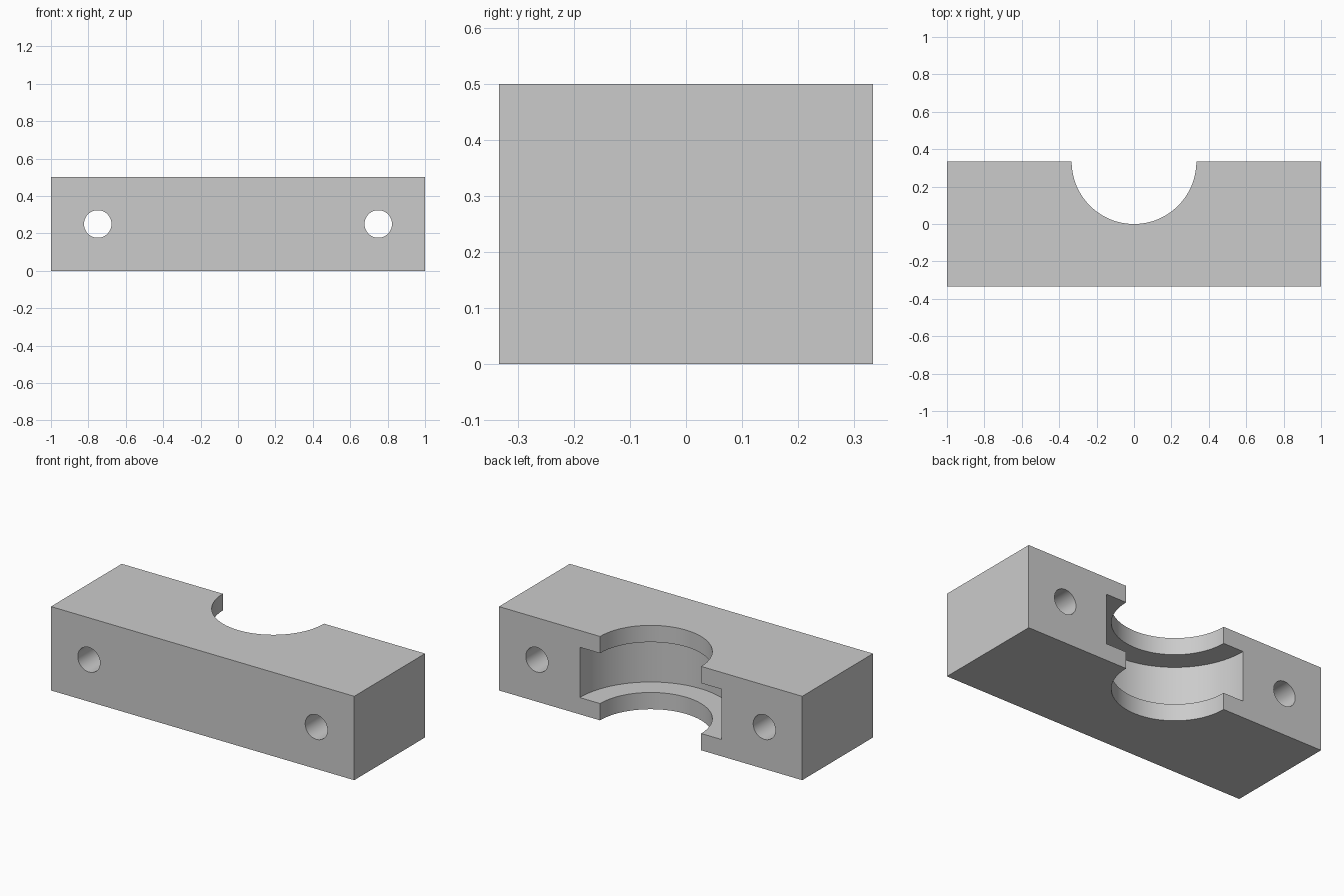
import bpy
import math

old = bpy.data.objects.get("Cube")
if old:
    bpy.data.objects.remove(old, do_unlink=True)

LENGTH, DEPTH, HEIGHT = 2.0, 2 / 3, 0.5
BACK = DEPTH / 2
MID = HEIGHT / 2

grey = bpy.data.materials.new("plain grey")
grey.use_nodes = True
colour = (0.6, 0.6, 0.6, 1)
grey.diffuse_color = colour
grey.node_tree.nodes["Principled BSDF"].inputs["Base Color"].default_value = colour

# Main block
bpy.ops.mesh.primitive_cube_add(size=1, location=(0, 0, MID))
block = bpy.context.object
block.name = "bearing_block"
block.scale = (LENGTH, DEPTH, HEIGHT)
bpy.ops.object.transform_apply(location=True, rotation=True, scale=True)
block.data.materials.append(grey)


def cut(name, radius, length, location, sides, along_y=False):
    """Subtract a cylinder from the block."""
    turn = (math.pi / 2, 0, 0) if along_y else (0, 0, 0)
    bpy.ops.mesh.primitive_cylinder_add(vertices=sides, radius=radius, depth=length,
                                        location=location, rotation=turn)
    cutter = bpy.context.object
    cutter.name = name
    cutter.data.materials.append(grey)
    bpy.ops.object.transform_apply(location=True, rotation=True, scale=True)
    mod = block.modifiers.new(name, 'BOOLEAN')
    mod.operation = 'DIFFERENCE'
    mod.solver = 'EXACT'
    mod.object = cutter
    bpy.context.view_layer.objects.active = block
    bpy.ops.object.modifier_apply(modifier=mod.name)
    bpy.data.objects.remove(cutter, do_unlink=True)


# Half-round bore and the wider groove inside it
cut("bore_cutter", 1 / 3, 1, (0, BACK, MID), 128)
cut("groove_cutter", 0.467, 0.3, (0, BACK, MID), 128)

# Bolt holes through both ends
for side in (-1, 1):
    cut("bolt_hole_cutter", 0.0735, 1, (side * 0.75, 0, MID), 64, along_y=True)

# Smooth the round walls, keep the edges sharp
bpy.ops.object.select_all(action='DESELECT')
block.select_set(True)
bpy.context.view_layer.objects.active = block
bpy.ops.object.shade_smooth_by_angle(angle=math.radians(30))
